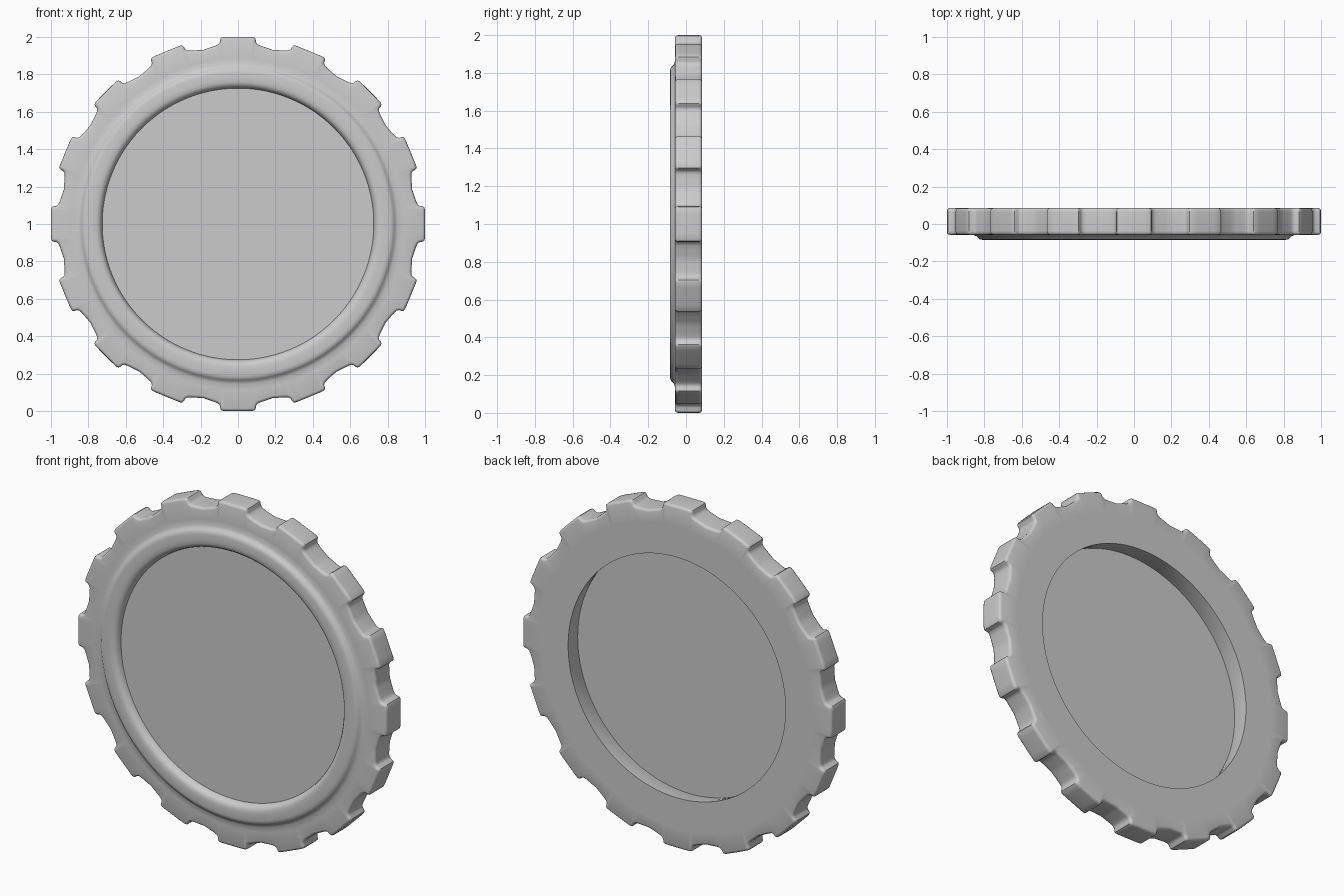
import bpy
import bmesh
from math import sin, cos, pi, atan2, radians
from mathutils import Vector

if "Cube" in bpy.data.objects:
    bpy.data.objects.remove(bpy.data.objects["Cube"], do_unlink=True)

TEETH = 16

grey = bpy.data.materials.new("light_grey")
grey.use_nodes = True
colour = (0.6, 0.6, 0.6, 1)
grey.diffuse_color = colour
grey.node_tree.nodes["Principled BSDF"].inputs["Base Color"].default_value = colour


def finish(name, bm):
    """Turn a bmesh into a smooth shaded object with sharp edges kept."""
    bmesh.ops.recalc_face_normals(bm, faces=bm.faces)
    mesh = bpy.data.meshes.new(name)
    bm.to_mesh(mesh)
    bm.free()
    mesh.materials.append(grey)
    obj = bpy.data.objects.new(name, mesh)
    bpy.context.collection.objects.link(obj)
    bpy.ops.object.select_all(action="DESELECT")
    obj.select_set(True)
    bpy.context.view_layer.objects.active = obj
    bpy.ops.object.shade_smooth_by_angle(angle=radians(42))
    return obj


# Half a tooth and half a valley: (sideways, outward)
half = [(0, 1), (0.05, 1), (0.08, 0.999), (0.091, 0.994), (0.095, 0.984),
        (0.096, 0.972), (0.102, 0.962), (0.115, 0.955), (0.14, 0.946),
        (0.165, 0.938)]
valley = 0.949
tooth = [(-t, r) for t, r in reversed(half[1:])] + half
tooth.append((valley * sin(pi / TEETH), valley * cos(pi / TEETH)))

# Full toothed outline, with the normal at each point
outline = []
for i in range(TEETH):
    a = 2 * pi * i / TEETH
    for t, r in tooth:
        outline.append(Vector((t * cos(a) + r * sin(a), r * cos(a) - t * sin(a))))
count = len(outline)
normals = []
for i in range(count):
    d = (outline[(i + 1) % count] - outline[i - 1]).normalized()
    normals.append(Vector((-d.y, d.x)))

# Rounded toothed edge: (inset, y), front to back
edge = [(0.014, -0.058), (0.006, -0.055), (0.001, -0.048), (0, -0.038),
        (0, 0.065), (0.001, 0.075), (0.006, 0.082), (0.014, 0.085)]
# Back face, tapered opening, rounded front lip: (radius, y)
body = [(0.88, 0.085), (0.703, 0.085), (0.706, 0.05), (0.715, 0),
        (0.725, -0.04), (0.727, -0.05), (0.732, -0.066), (0.742, -0.078),
        (0.757, -0.084), (0.775, -0.085), (0.81, -0.085), (0.825, -0.082),
        (0.834, -0.075), (0.842, -0.066), (0.855, -0.06), (0.885, -0.058)]

# Toothed ring
bm = bmesh.new()
rows = []
for inset, y in edge:
    rows.append([bm.verts.new((p.x - n.x * inset, y, 1 + p.y - n.y * inset))
                 for p, n in zip(outline, normals)])
for radius, y in body:
    row = []
    for p in outline:
        a = atan2(p.x, p.y)
        row.append(bm.verts.new((radius * sin(a), y, 1 + radius * cos(a))))
    rows.append(row)
for k, row in enumerate(rows):
    following = rows[(k + 1) % len(rows)]
    for i in range(count):
        j = (i + 1) % count
        bm.faces.new((row[i], row[j], following[j], following[i]))
finish("toothed_ring", bm)

# Flat panel closing the opening
bm = bmesh.new()
bmesh.ops.create_cone(bm, cap_ends=True, segments=128, radius1=0.73,
                      radius2=0.73, depth=0.012)
for v in bm.verts:
    v.co = (v.co.x, v.co.z - 0.038, 1 + v.co.y)
finish("centre_panel", bm)
